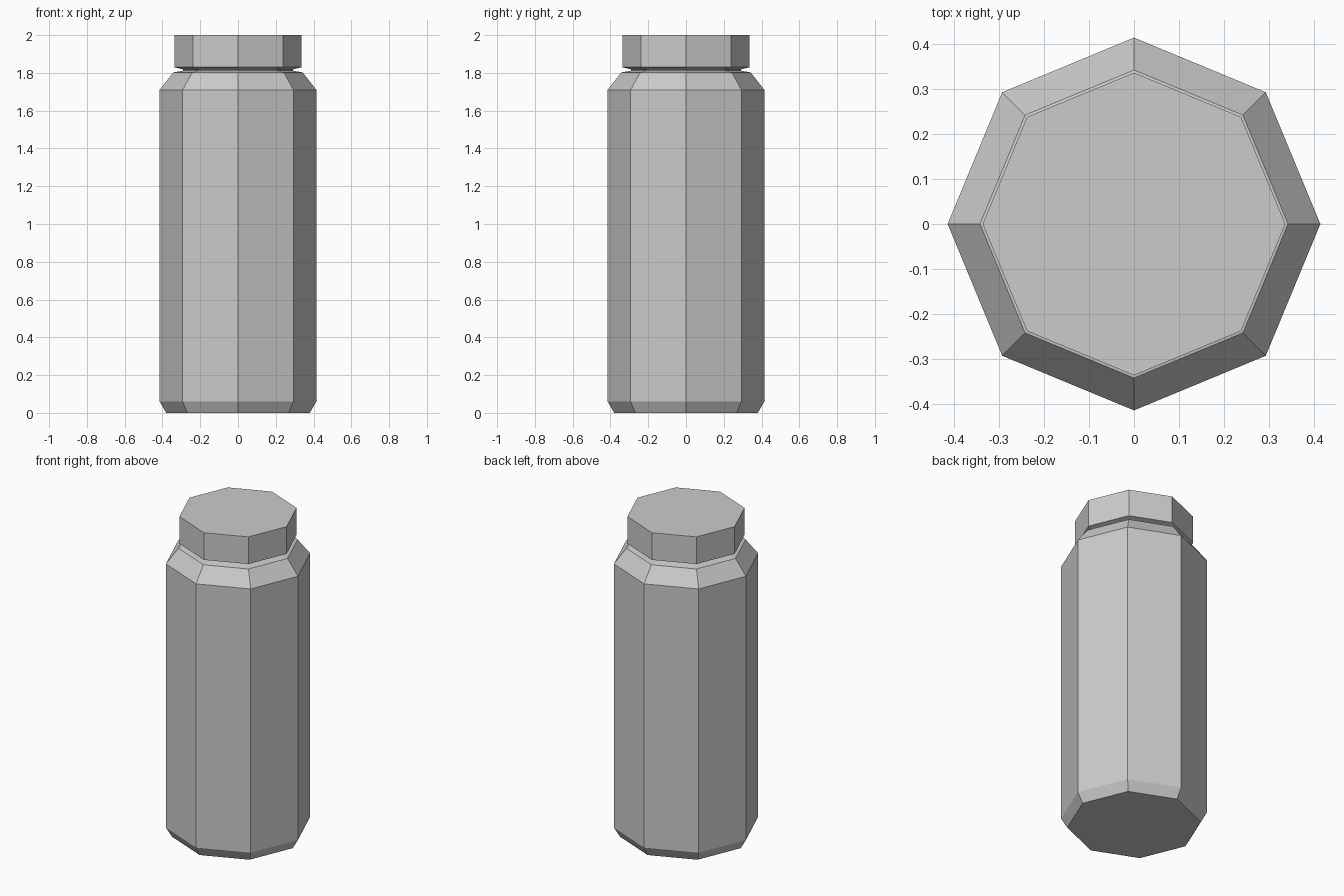
import bpy
import bmesh
from math import cos, sin, pi

SIDES = 8

cube = bpy.data.objects.get("Cube")
if cube:
    bpy.data.objects.remove(cube, do_unlink=True)

# Single plain grey for the whole bottle
grey = bpy.data.materials.new("plain grey")
grey.use_nodes = True
colour = (0.6, 0.6, 0.6, 1)
grey.diffuse_color = colour
grey.node_tree.nodes["Principled BSDF"].inputs["Base Color"].default_value = colour


def lathe(name, profile):
    """Turn a (radius, height) profile into a flat-faced, closed octagonal solid."""
    bm = bmesh.new()
    rings = []
    for radius, z in profile:
        angles = [2 * pi * i / SIDES for i in range(SIDES)]
        rings.append([bm.verts.new((radius * cos(a), radius * sin(a), z)) for a in angles])
    for low, high in zip(rings, rings[1:]):
        for i in range(SIDES):
            j = (i + 1) % SIDES
            bm.faces.new((low[i], low[j], high[j], high[i]))
    bm.faces.new(rings[0][::-1])
    bm.faces.new(rings[-1])
    mesh = bpy.data.meshes.new(name)
    bm.to_mesh(mesh)
    bm.free()
    mesh.materials.append(grey)
    obj = bpy.data.objects.new(name, mesh)
    bpy.context.collection.objects.link(obj)
    return obj


# Bottle: bevelled foot, straight wall, sloped shoulder, narrow groove, cap
lathe("bottle", [
    (0.38, 0), (0.415, 0.06), (0.415, 1.71), (0.343, 1.802),
    (0.29, 1.812), (0.29, 1.818), (0.337, 1.83), (0.337, 2.0),
])
